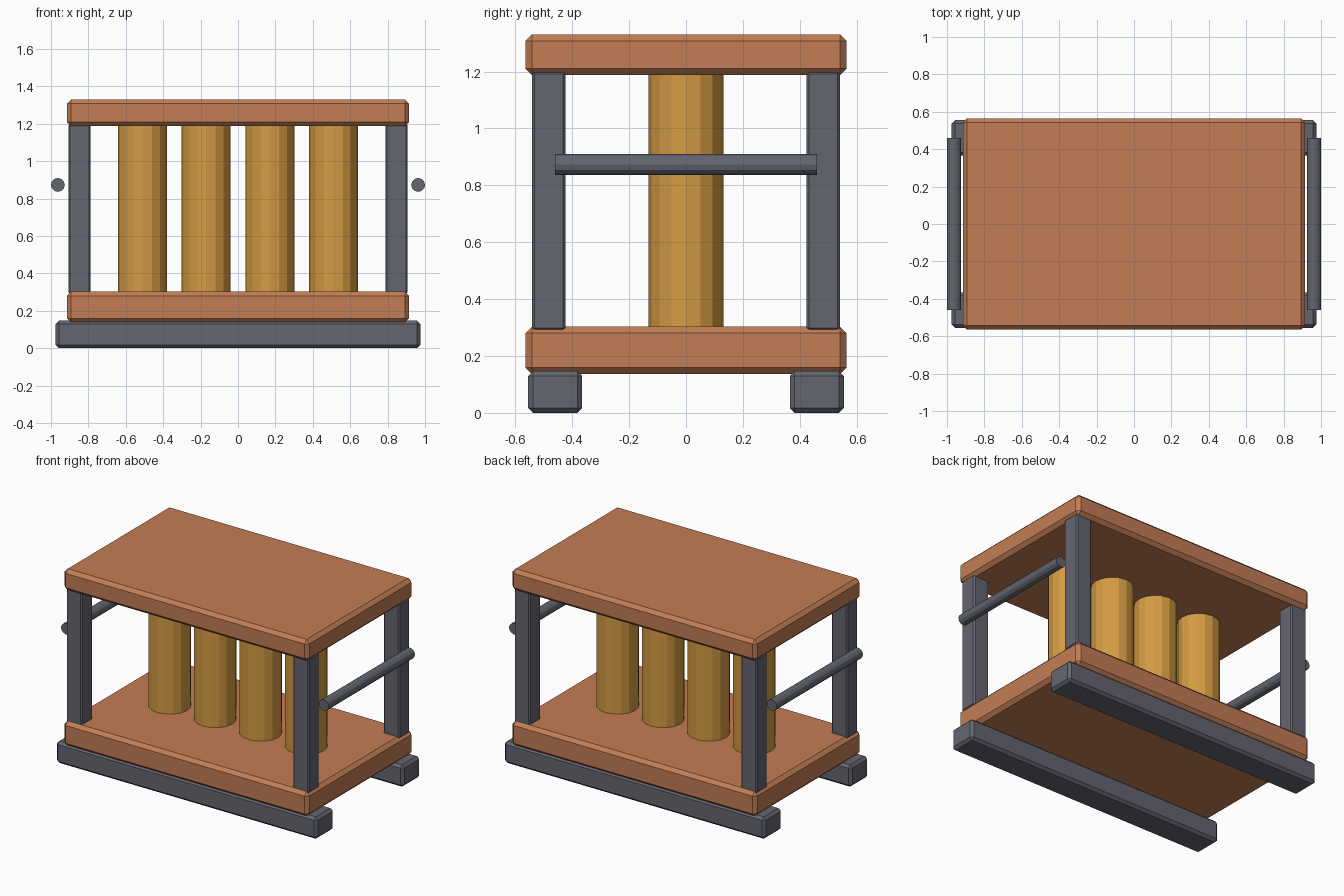
import bpy
from math import pi

cube = bpy.data.objects.get("Cube")
if cube:
    bpy.data.objects.remove(cube, do_unlink=True)


def material(name, rgb):
    m = bpy.data.materials.new(name)
    m.use_nodes = True
    color = (*rgb, 1)
    m.diffuse_color = color
    m.node_tree.nodes["Principled BSDF"].inputs["Base Color"].default_value = color
    return m


copper = material("copper brown", (0.54, 0.205, 0.09))
steel = material("dark steel", (0.127, 0.133, 0.162))
brass = material("brass yellow", (0.66, 0.33, 0.055))


def box(name, lo, hi, bevel, mat):
    """Chamfered box spanning two opposite corners."""
    center = [(a + b) / 2 for a, b in zip(lo, hi)]
    bpy.ops.mesh.primitive_cube_add(size=1, location=center)
    ob = bpy.context.object
    ob.name = name
    ob.scale = [b - a for a, b in zip(lo, hi)]
    bpy.ops.object.transform_apply(location=False, rotation=False, scale=True)
    mod = ob.modifiers.new("chamfer", "BEVEL")
    mod.width = bevel
    mod.segments = 1
    ob.data.materials.append(mat)


def cylinder(name, center, radius, length, sides, mat, rotation=(0, 0, 0)):
    bpy.ops.mesh.primitive_cylinder_add(vertices=sides, radius=radius, depth=length,
                                        location=center, rotation=rotation)
    ob = bpy.context.object
    ob.name = name
    ob.data.materials.append(mat)


# Base and top slabs
box("base_slab", (-0.915, -0.565, 0.137), (0.915, 0.565, 0.303), 0.023, copper)
box("top_slab", (-0.915, -0.565, 1.187), (0.915, 0.565, 1.33), 0.023, copper)

# Skids under the base
for side, name in ((-1, "front_skid"), (1, "back_skid")):
    y = side * 0.46
    box(name, (-0.975, y - 0.095, 0), (0.975, y + 0.095, 0.147), 0.017, steel)

# Corner posts
for sx, xname in ((-1, "right"), (1, "left")):
    for sy, yname in ((-1, "front"), (1, "back")):
        x, y = sx * 0.847, sy * 0.483
        box(f"{yname}_{xname}_post", (x - 0.059, y - 0.059, 0.29),
            (x + 0.059, y + 0.059, 1.2), 0.009, steel)

# Row of upright columns between the slabs
for i in range(4):
    cylinder(f"column_{i + 1}", (-0.51 + i * 0.34, 0, 0.745), 0.131, 0.92, 16, brass)

# Side handle rails
for side, name in ((-1, "right_rail"), (1, "left_rail")):
    cylinder(name, (side * 0.963, 0, 0.873), 0.037, 0.92, 12, steel, (pi / 2, 0, 0))
